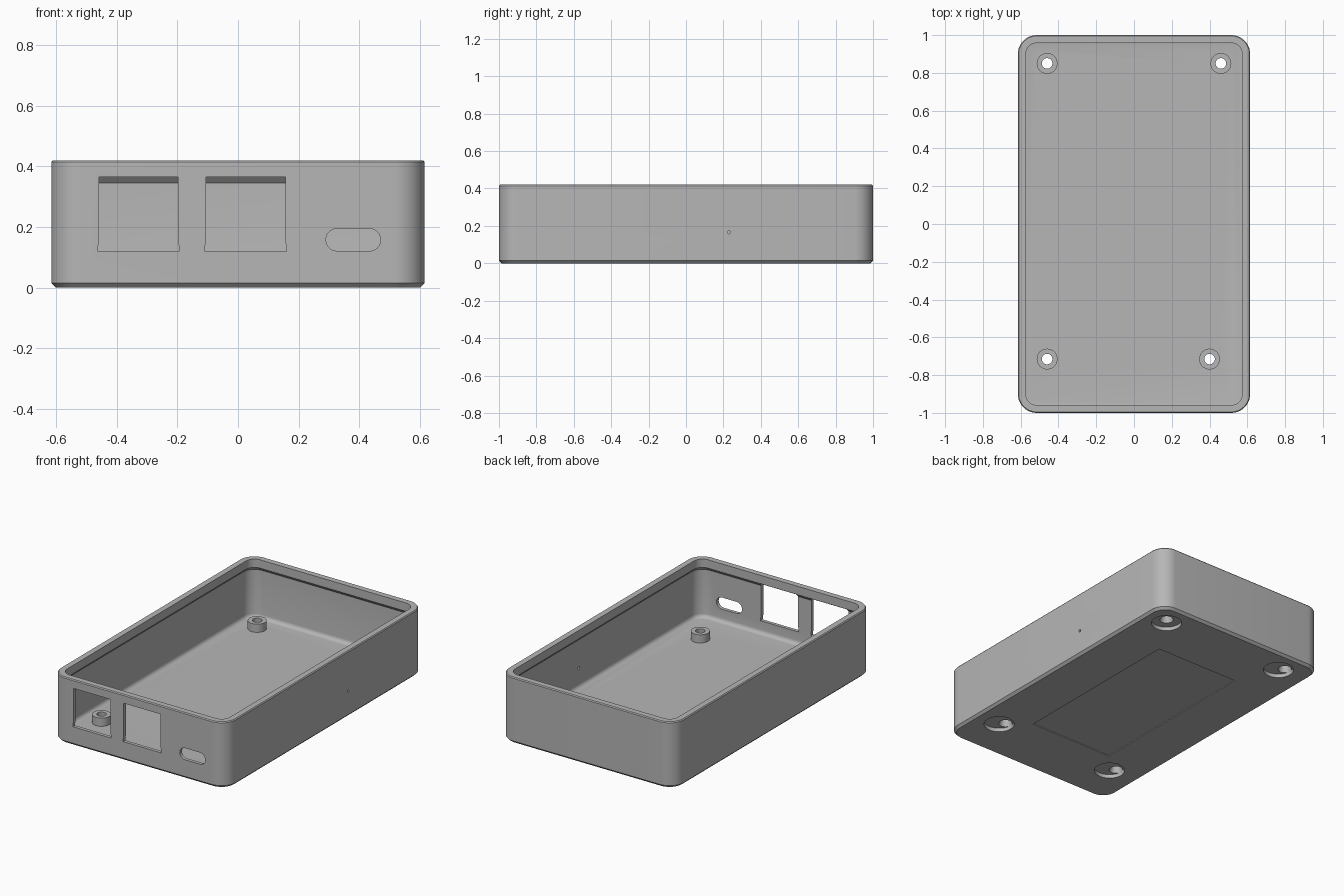
import bpy, bmesh, math
from mathutils import Matrix, Vector

cube = bpy.data.objects.get("Cube")
if cube:
    bpy.data.objects.remove(cube, do_unlink=True)

HALF_X, HALF_Y, HEIGHT, CORNER, FLOOR = 0.615, 1.0, 0.42, 0.1, 0.04

grey = bpy.data.materials.new("light_grey_plastic")
grey.use_nodes = True
grey.diffuse_color = (0.47, 0.47, 0.47, 1)
grey.node_tree.nodes["Principled BSDF"].inputs["Base Color"].default_value = (0.47, 0.47, 0.47, 1)


def make_object(name, bm):
    bmesh.ops.recalc_face_normals(bm, faces=bm.faces)
    mesh = bpy.data.meshes.new(name)
    bm.to_mesh(mesh)
    bm.free()
    mesh.materials.append(grey)
    obj = bpy.data.objects.new(name, mesh)
    bpy.context.collection.objects.link(obj)
    return obj


def rounded_ring(bm, inset, z, segments=10):
    """Rounded rectangle of vertices, inset from the outer wall."""
    r = CORNER - inset
    ring = []
    for quarter, (sx, sy) in enumerate([(1, 1), (-1, 1), (-1, -1), (1, -1)]):
        for i in range(segments + 1):
            a = math.pi / 2 * (quarter + i / segments)
            ring.append(bm.verts.new((sx * (HALF_X - CORNER) + r * math.cos(a),
                                      sy * (HALF_Y - CORNER) + r * math.sin(a), z)))
    return ring


def tray():
    """Loft one wall section: outside upwards, over the rim, inside downwards."""
    section = [(0.015, 0), (0, 0.015), (0, HEIGHT - 0.006), (0.005, HEIGHT),
               (0.042, HEIGHT), (0.042, 0.367), (0.022, 0.345)]
    fillet = 0.025
    for i in range(6):
        a = math.pi / 2 * i / 5
        section.append((0.022 + fillet * (1 - math.cos(a)), FLOOR + fillet * (1 - math.sin(a))))
    bm = bmesh.new()
    rings = [rounded_ring(bm, inset, z) for inset, z in section]
    for low, high in zip(rings, rings[1:]):
        for i in range(len(low)):
            j = (i + 1) % len(low)
            bm.faces.new((low[i], low[j], high[j], high[i]))
    bm.faces.new(rings[0])
    bm.faces.new(rings[-1])
    return make_object("enclosure_tray", bm)


def cylinder(name, x, y, z0, z1, radius, top_radius=None):
    bm = bmesh.new()
    bmesh.ops.create_cone(bm, cap_ends=True, segments=32, radius1=radius,
                          radius2=radius if top_radius is None else top_radius, depth=z1 - z0,
                          matrix=Matrix.Translation((x, y, (z0 + z1) / 2)))
    return make_object(name, bm)


def front_prism(name, outline):
    """Extrude an (x, z) outline through the front wall."""
    bm = bmesh.new()
    face = bm.faces.new([bm.verts.new((x, -1.1, z)) for x, z in outline])
    out = bmesh.ops.extrude_face_region(bm, geom=[face])
    moved = [v for v in out["geom"] if isinstance(v, bmesh.types.BMVert)]
    bmesh.ops.translate(bm, verts=moved, vec=Vector((0, 0.2, 0)))
    return make_object(name, bm)


def combine(target, tool, operation):
    mod = target.modifiers.new(tool.name, "BOOLEAN")
    mod.operation, mod.solver, mod.object = operation, "EXACT", tool
    bpy.context.view_layer.objects.active = target
    bpy.ops.object.modifier_apply(modifier=mod.name)
    bpy.data.objects.remove(tool, do_unlink=True)


body = tray()

# Screw posts with through holes, and screw-head recesses underneath
posts = [(0.46, 0.85, 0), (-0.46, 0.85, 0.05), (0.4, -0.715, 0.05), (-0.46, -0.715, 0.05)]
for x, y, shift in posts:
    combine(body, cylinder("post", x, y, FLOOR - 0.007, 0.092, 0.055), "UNION")
for x, y, shift in posts:
    combine(body, cylinder("head_recess", x + shift, y, -0.05, 0.024, 0.09), "DIFFERENCE")
    combine(body, cylinder("countersink", x, y, 0.018, 0.06, 0.043, 0.027), "DIFFERENCE")
    combine(body, cylinder("screw_hole", x, y, -0.1, 0.2, 0.028), "DIFFERENCE")

# Two square ports, slightly wider at the foot
for left, right in [(-0.458, -0.198), (-0.105, 0.156)]:
    port = [(left - 0.004, 0.12), (right + 0.004, 0.12), (right + 0.003, 0.14), (right, 0.15),
            (right, 0.365), (left, 0.365), (left, 0.15), (left - 0.003, 0.14)]
    combine(body, front_prism("square_port", port), "DIFFERENCE")

# Rounded slot
slot = []
for centre, start in [(0.433, -90), (0.327, 90)]:
    for i in range(13):
        a = math.radians(start + 15 * i)
        slot.append((centre + 0.037 * math.cos(a), 0.158 + 0.037 * math.sin(a)))
combine(body, front_prism("rounded_slot", slot), "DIFFERENCE")

# Pinhole in the left wall
bm = bmesh.new()
bmesh.ops.create_cone(bm, cap_ends=True, segments=16, radius1=0.008, radius2=0.008, depth=0.2,
                      matrix=Matrix.Translation((HALF_X, 0.23, 0.165)) @ Matrix.Rotation(math.pi / 2, 4, "Y"))
combine(body, make_object("pinhole", bm), "DIFFERENCE")

# Shallow label recess underneath
bm = bmesh.new()
bmesh.ops.create_cube(bm, size=1, matrix=Matrix.Diagonal((0.59, 1.17, 0.01, 1)))
combine(body, make_object("label_recess", bm), "DIFFERENCE")

# Smooth the rounded corners, keep the edges sharp
bpy.ops.object.select_all(action="DESELECT")
body.select_set(True)
bpy.context.view_layer.objects.active = body
bpy.ops.object.shade_smooth_by_angle(angle=math.radians(30))
